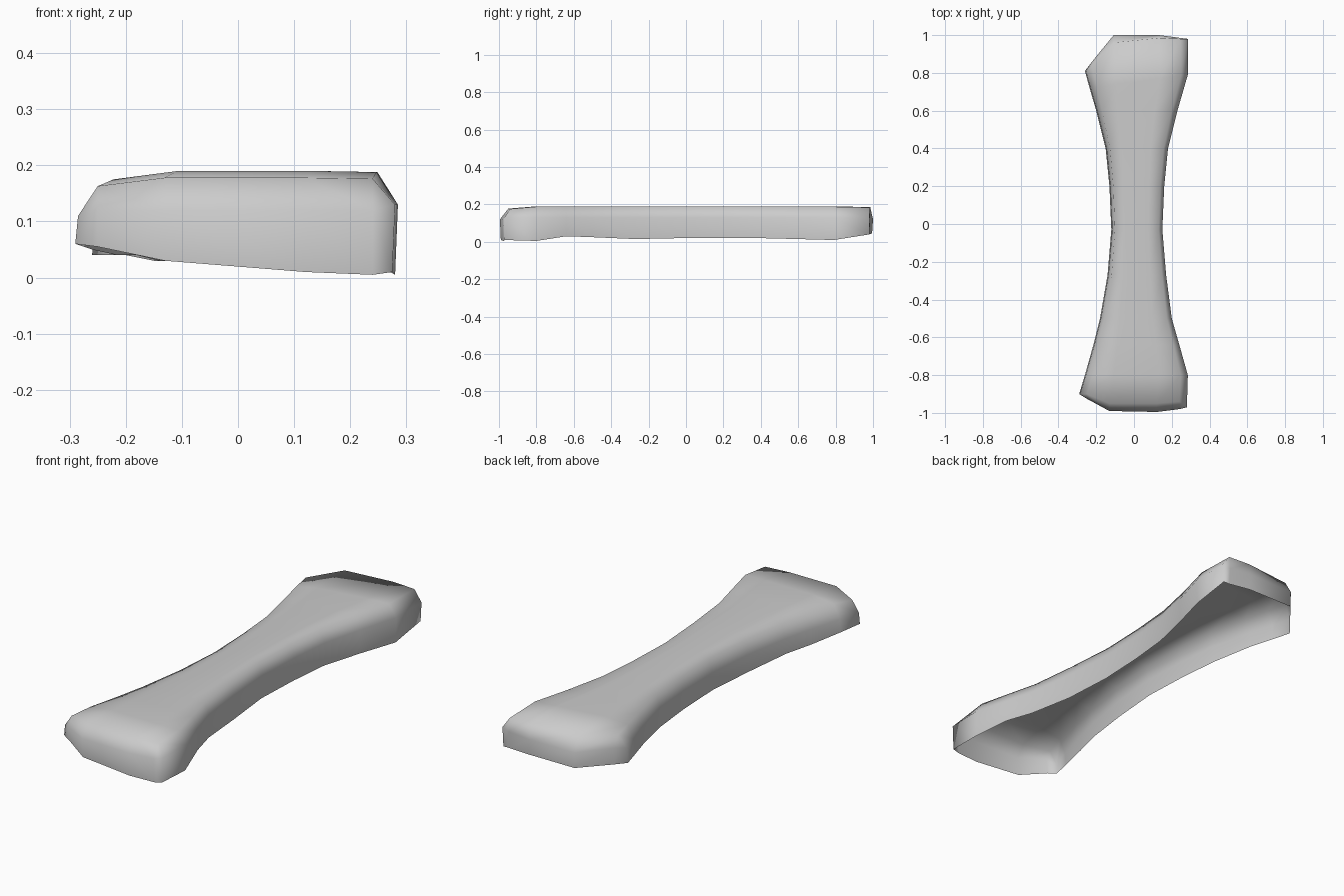
import bpy, bmesh

if "Cube" in bpy.data.objects:
    bpy.data.objects.remove(bpy.data.objects["Cube"])

# stations along the length: y at left, y at right, x left, x right, rim z left, rim z right
STATIONS = [
    (-0.90, -0.97, -0.29, 0.28, 0.06, 0.01),
    (-0.80, -0.80, -0.26, 0.285, 0.05, 0.005),
    (-0.64, -0.64, -0.215, 0.24, 0.04, 0.03),
    (-0.50, -0.50, -0.18, 0.20, 0.04, 0.025),
    (-0.27, -0.27, -0.14, 0.17, 0.03, 0.015),
    (-0.03, -0.03, -0.12, 0.15, 0.03, 0.02),
    (0.20, 0.20, -0.13, 0.16, 0.03, 0.02),
    (0.40, 0.40, -0.15, 0.18, 0.03, 0.02),
    (0.60, 0.60, -0.20, 0.23, 0.04, 0.015),
    (0.72, 0.79, -0.235, 0.285, 0.04, 0.01),
    (0.81, 0.98, -0.26, 0.285, 0.04, 0.04),
]
TOP = (0.07, 0.28, 0.72, 0.93)          # columns across the top
TOP_Z = (0.175, 0.19, 0.19, 0.188)


def make_shell():
    bm = bmesh.new()
    rows = []
    last = len(STATIONS) - 1
    for i, (yl, yr, xl, xr, zl, zr) in enumerate(STATIONS):
        row = [bm.verts.new((xl, yl, zl)), bm.verts.new((xl + 0.005, yl, 0.11))]
        for f, z in zip(TOP, TOP_Z):
            y = yl + (yr - yl) * f
            if i == 0:                   # rounded front edge
                y = (-0.90, -0.95, -0.95, -0.94)[TOP.index(f)]
                z -= 0.012
            elif i == last:              # crisper back edge
                y = (0.83, 0.96, 0.985, 0.98)[TOP.index(f)]
                z -= 0.004
            row.append(bm.verts.new((xl + (xr - xl) * f, y, z)))
        row += [bm.verts.new((xr, yr, 0.13)), bm.verts.new((xr - 0.005, yr, zr))]
        rows.append(row)
    # top and side walls
    for a, b in zip(rows, rows[1:]):
        for j in range(7):
            bm.faces.new((a[j], a[j + 1], b[j + 1], b[j]))
    # end walls, open underneath
    ends = ((rows[0], (-0.925, -0.99, -0.995, -0.98), (0.055, 0.03, 0.01, 0.005)),
            (rows[-1], (0.86, 1.0, 1.0, 0.985), (0.04, 0.045, 0.045, 0.04)))
    for row, ys, lows in ends:
        top = row[2:6]
        mid = [bm.verts.new((v.co.x, y, 0.12)) for v, y in zip(top, ys)]
        low = [bm.verts.new((v.co.x, y * 0.995, z)) for v, y, z in zip(top, ys, lows)]
        for j in range(3):
            bm.faces.new((top[j], top[j + 1], mid[j + 1], mid[j]))
            bm.faces.new((mid[j], mid[j + 1], low[j + 1], low[j]))
        for k, side, rim in ((0, row[1], row[0]), (3, row[6], row[7])):
            bm.faces.new((top[k], mid[k], side))
            bm.faces.new((mid[k], low[k], rim, side))
    bmesh.ops.recalc_face_normals(bm, faces=bm.faces)
    bm.normal_update()
    if sum(f.normal.z * f.calc_area() for f in bm.faces) < 0:
        bmesh.ops.reverse_faces(bm, faces=bm.faces)
    for f in bm.faces:
        f.smooth = True
    mesh = bpy.data.meshes.new("bone_shell")
    bm.to_mesh(mesh)
    bm.free()
    obj = bpy.data.objects.new("bone_shell", mesh)
    bpy.context.collection.objects.link(obj)
    return obj


make_shell()
